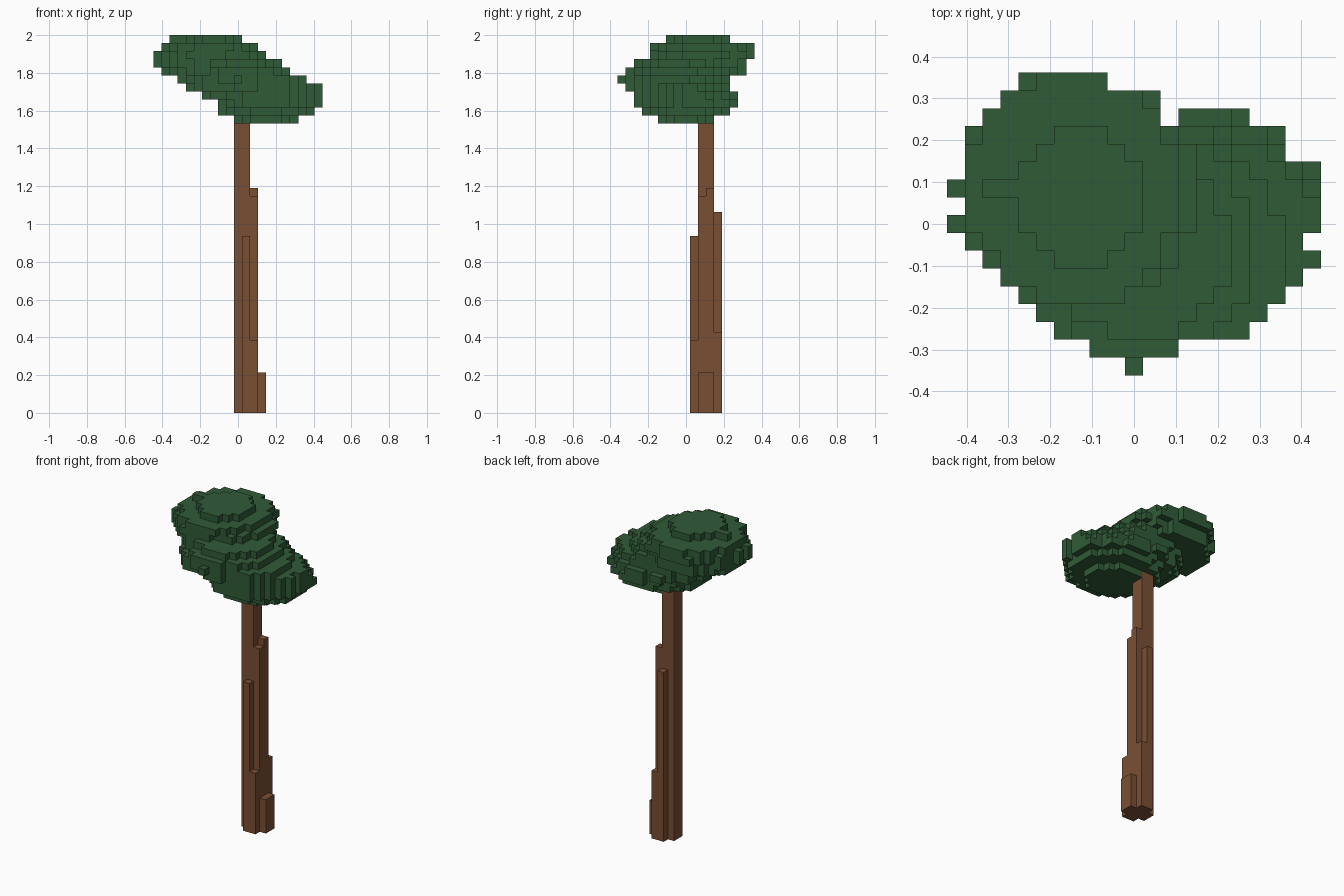
import bpy, bmesh, math, random
from mathutils import Vector

cube = bpy.data.objects.get("Cube")
if cube:
    bpy.data.objects.remove(cube)

random.seed(4)
V = 2 / 47                      # edge length of one block
STEPS = [(1, 0, 0), (-1, 0, 0), (0, 1, 0), (0, -1, 0), (0, 0, 1), (0, 0, -1)]


def material(name, rgb):
    m = bpy.data.materials.new(name)
    m.use_nodes = True
    col = (*rgb, 1)
    m.diffuse_color = col
    bsdf = m.node_tree.nodes["Principled BSDF"]
    bsdf.inputs["Base Color"].default_value = col
    bsdf.inputs["Roughness"].default_value = 0.9
    return m


def block_object(name, cells, mat):
    """Skin a set of grid cells with their outer faces only."""
    bm = bmesh.new()
    for cell in cells:
        c = Vector(cell) + Vector((-10, -8, 0.5))
        for s in STEPS:
            if tuple(a + b for a, b in zip(cell, s)) in cells:
                continue
            n = Vector(s)
            u = Vector((s[1], s[2], s[0]))
            w = n.cross(u)
            mid = c + n / 2
            corners = [mid + (a * u + b * w) / 2
                       for a, b in ((-1, -1), (1, -1), (1, 1), (-1, 1))]
            bm.faces.new([bm.verts.new(p * V) for p in corners])
    bmesh.ops.remove_doubles(bm, verts=bm.verts[:], dist=V / 20)
    bmesh.ops.dissolve_limit(bm, angle_limit=math.radians(1),
                             verts=bm.verts[:], edges=bm.edges[:])
    me = bpy.data.meshes.new(name)
    bm.to_mesh(me)
    bm.free()
    me.materials.append(mat)
    ob = bpy.data.objects.new(name, me)
    bpy.context.collection.objects.link(ob)


# Trunk: tall core reaching into the leaves, with shorter bark columns around it
columns = {(10, 10): 37, (10, 11): 37, (11, 10): 37, (11, 11): 37,
           (12, 10): 27, (12, 11): 28, (11, 9): 22, (12, 9): 9,
           (11, 12): 25, (12, 12): 10, (13, 10): 5, (13, 11): 5}
trunk = {(i, j, k) for (i, j), h in columns.items() for k in range(h)}

# Canopy outline from above: first and last cell of each row, front to back
rows = [(10, 10), (8, 12), (6, 16), (5, 17), (4, 18), (3, 19), (2, 20), (1, 19), (0, 20),
        (1, 20), (0, 20), (1, 20), (1, 18), (1, 18), (2, 16), (3, 11), (4, 8)]
outline = {(i, j) for j, (a, b) in enumerate(rows) for i in range(a, b + 1)} - {(12, 14)}

# Canopy slabs, bottom up: layer, x range and y range; two lobes where the clumps overlap
slabs = [(36, 10, 17, 5, 11), (37, 8, 19, 3, 13), (38, 8, 20, 2, 14), (39, 6, 20, 2, 14),
         (40, 4, 20, 1, 13), (41, 3, 18, 0, 13), (42, 5, 16, 1, 13), (42, 1, 12, 5, 15),
         (43, 6, 15, 2, 12), (43, 0, 13, 4, 15), (44, 0, 13, 4, 16), (45, 1, 12, 4, 16),
         (46, 4, 10, 6, 13)]


def spread(i, j, slab):
    _, a, b, c, d = slab
    x = (2 * i - a - b) / (b - a + 1)
    y = (2 * j - c - d) / (d - c + 1)
    return x * x + y * y


leaves = {(2, 10, 46), (3, 10, 46)}
for i, j in sorted(outline):
    scores = [spread(i, j, s) for s in slabs]
    for score, (k, a, b, c, d) in zip(scores, slabs):
        rough = random.uniform(-0.08, 0.1)
        inside = a <= i <= b and c <= j <= d
        if inside and score <= 1 + rough or score == min(scores):
            leaves.add((i, j, k))

block_object("trunk", trunk, material("bark brown", (0.195, 0.078, 0.033)))
block_object("canopy", leaves - trunk, material("leaf green", (0.030, 0.105, 0.039)))
